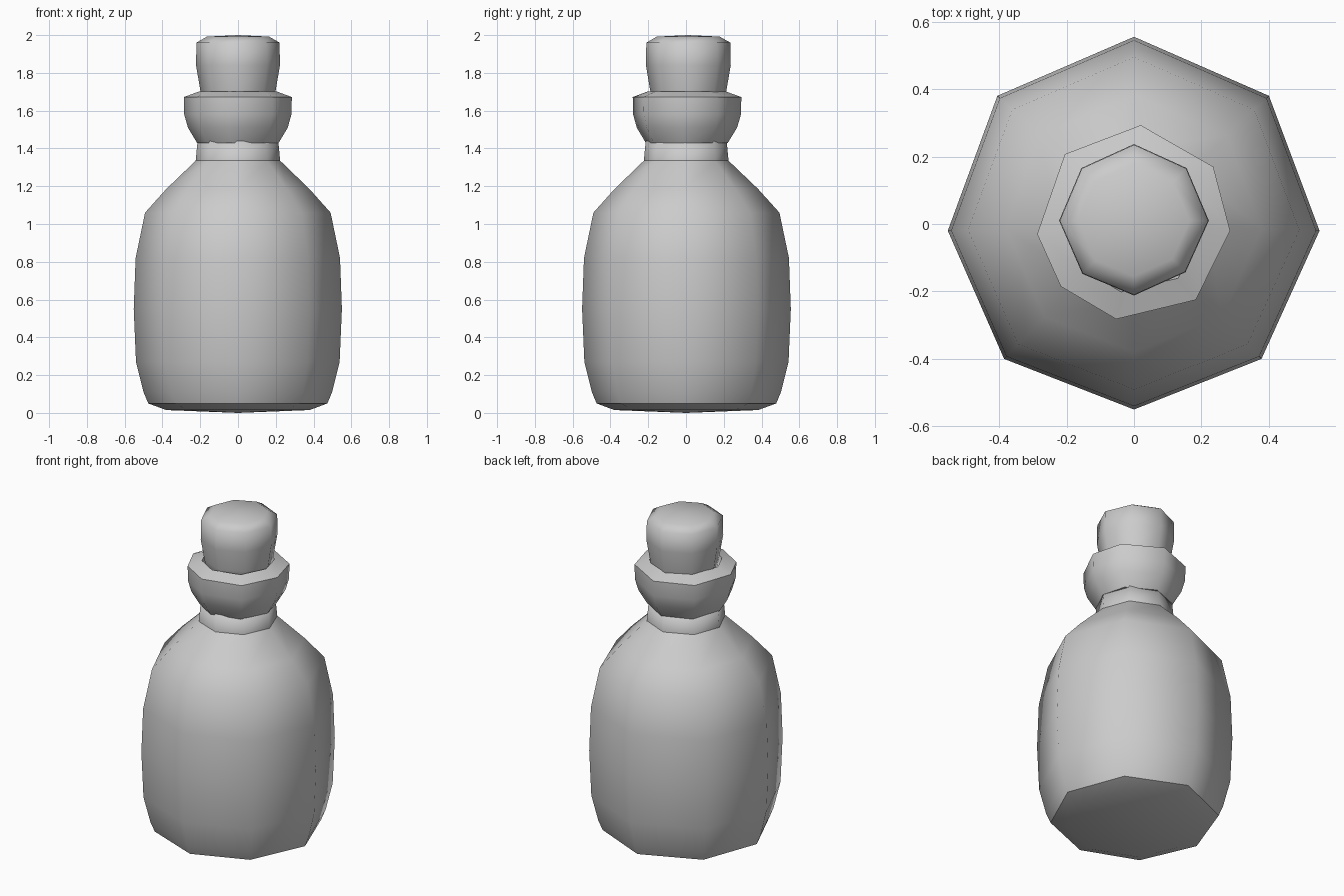
import bpy, bmesh

if "Cube" in bpy.data.objects:
    bpy.data.objects.remove(bpy.data.objects["Cube"])

# Hand-cut octagon outlines (x, y), each normalised by its own radius below
BODY = [(.55, -.02), (.40, .38), (0, .555), (-.405, .38),
        (-.552, -.02), (-.385, -.40), (0, -.55), (.378, -.40)]
COLLAR = [(.285, -.02), (.235, .17), (.02, .293), (-.205, .207),
          (-.287, -.03), (-.217, -.185), (-.053, -.282), (.183, -.225)]
CORK = [(.225, 0), (.158, .158), (0, .23), (-.158, .158),
        (-.225, 0), (-.155, -.16), (0, -.225), (.155, -.155)]


def loft(name, outline, radius, profile, sharp=(), centre=(0, 0), bottom=None, top=None):
    """Stack scaled outlines along (r, z) profile; rings listed in sharp get hard edges."""
    bm = bmesh.new()
    rings = [[bm.verts.new((centre[0] + x * r / radius, centre[1] + y * r / radius, z))
              for x, y in outline] for r, z in profile]
    n = len(outline)
    for a, b in zip(rings, rings[1:]):
        for i in range(n):
            j = (i + 1) % n
            bm.faces.new((a[i], a[j], b[j], b[i]))
    for ring, z in ((rings[0], bottom), (rings[-1], top)):
        if z is not None:
            tip = bm.verts.new((centre[0], centre[1], z))
            for i in range(n):
                bm.faces.new((ring[i], ring[(i + 1) % n], tip))
    bmesh.ops.recalc_face_normals(bm, faces=bm.faces)
    for f in bm.faces:
        f.smooth = True
    for k in sharp:
        for i in range(n):
            bm.edges.get((rings[k][i], rings[k][(i + 1) % n])).smooth = False
    mesh = bpy.data.meshes.new(name)
    bm.to_mesh(mesh)
    bm.free()
    obj = bpy.data.objects.new(name, mesh)
    bpy.context.collection.objects.link(obj)
    return obj


# Bottle body with shoulder and neck
loft("bottle_body", BODY, .552,
     [(.38, .015), (.475, .05), (.5, .11), (.54, .27), (.552, .55), (.542, .82),
      (.492, 1.06), (.38, 1.185), (.224, 1.335), (.214, 1.44)],
     sharp=(1, 8), bottom=0, top=1.44)

# Thick collar around the mouth, with an inner lip
loft("collar", COLLAR, .287,
     [(.217, 1.43), (.265, 1.51), (.285, 1.58), (.287, 1.672), (.205, 1.702), (.19, 1.62)],
     sharp=(0, 3, 4), bottom=1.43, top=1.62)

# Cork stopper
loft("cork", CORK, .225,
     [(.18, 1.6), (.2, 1.71), (.222, 1.84), (.22, 1.96), (.165, 1.992)],
     centre=(0, .01), bottom=1.6, top=2.0)
